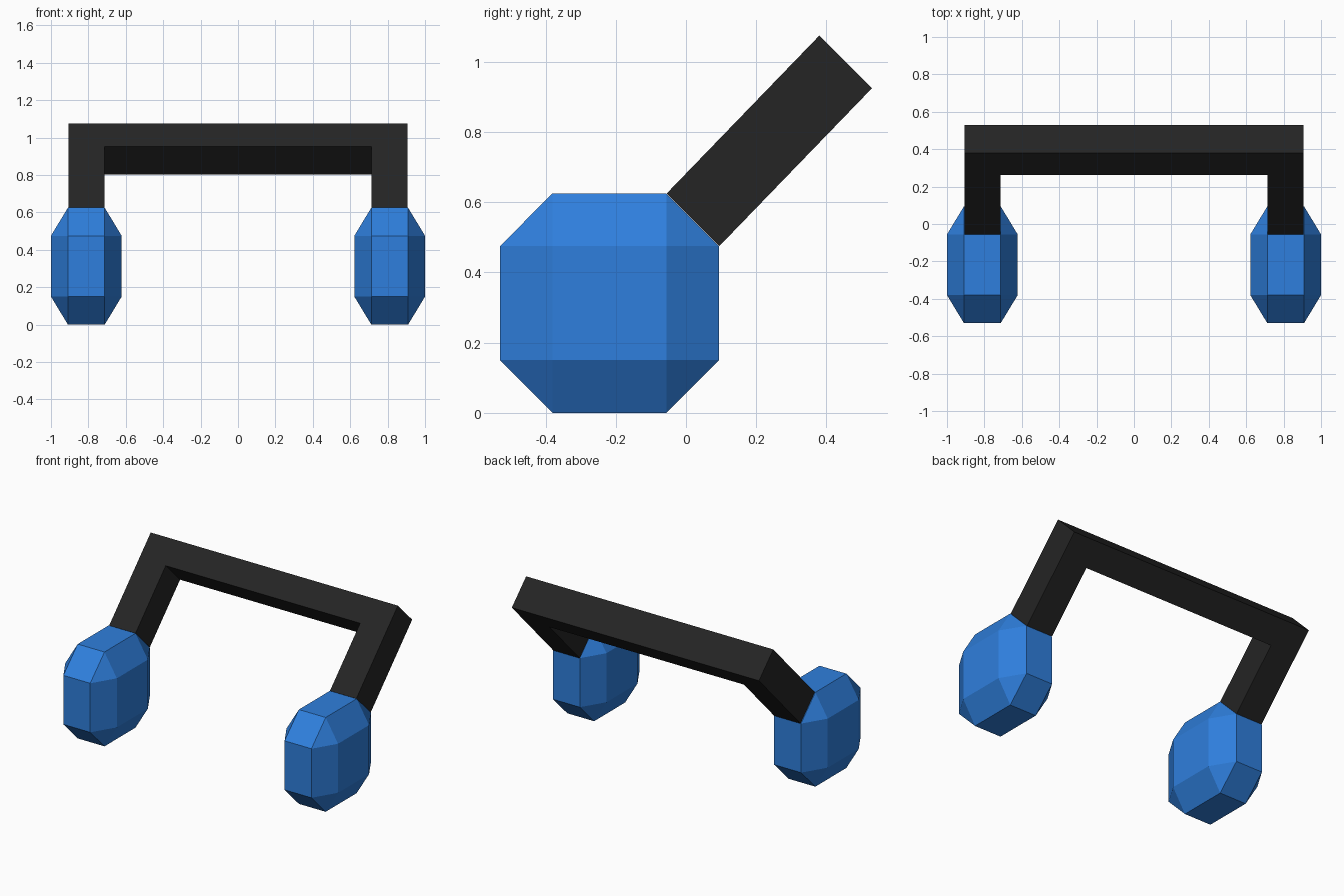
import bpy, bmesh
from mathutils import Vector

cube = bpy.data.objects.get("Cube")
if cube:
    bpy.data.objects.remove(cube, do_unlink=True)


def material(name, rgb):
    mat = bpy.data.materials.new(name)
    mat.use_nodes = True
    mat.diffuse_color = (*rgb, 1)
    node = next(n for n in mat.node_tree.nodes if n.type == 'BSDF_PRINCIPLED')
    node.inputs["Base Color"].default_value = (*rgb, 1)
    return mat


def add_object(name, bm, mat):
    bmesh.ops.recalc_face_normals(bm, faces=bm.faces)
    mesh = bpy.data.meshes.new(name)
    bm.to_mesh(mesh)
    bm.free()
    mesh.materials.append(mat)
    obj = bpy.data.objects.new(name, mesh)
    bpy.context.collection.objects.link(obj)
    return obj


blue = material("bright blue", (0.028, 0.212, 0.723))
black = material("soft black", (0.018, 0.018, 0.018))

# Pods: chamfered cubes, flattened sideways
for name, side in (("left_pod", 1), ("right_pod", -1)):
    bm = bmesh.new()
    bmesh.ops.create_cube(bm, size=2)
    bmesh.ops.bevel(bm, geom=bm.edges[:], offset=0.48, segments=1,
                    affect='EDGES', profile=0.5)
    bmesh.ops.scale(bm, vec=(0.189, 0.312, 0.3125), verts=bm.verts)
    bmesh.ops.translate(bm, vec=(side * 0.811, -0.218, 0.3125), verts=bm.verts)
    add_object(name, bm, blue)

# Handle: a U-shaped outline on a slanted plane, extruded through its thickness
base = Vector((0, -0.055, 0.625))
along = Vector((0, 0.435, 0.45))
depth = Vector((0, 0.15, -0.15))
outer, inner, crossbar = 0.906, 0.713, 0.727
half = [(inner, crossbar), (inner, 0), (outer, 0), (outer, 1)]
outline = half + [(-x, t) for x, t in reversed(half)]

bm = bmesh.new()
face = bm.faces.new([bm.verts.new(base + along * t + Vector((x, 0, 0)))
                     for x, t in outline])
result = bmesh.ops.extrude_face_region(bm, geom=[face], use_keep_orig=True)
moved = [g for g in result["geom"] if isinstance(g, bmesh.types.BMVert)]
bmesh.ops.translate(bm, vec=depth, verts=moved)
add_object("handle", bm, black)
